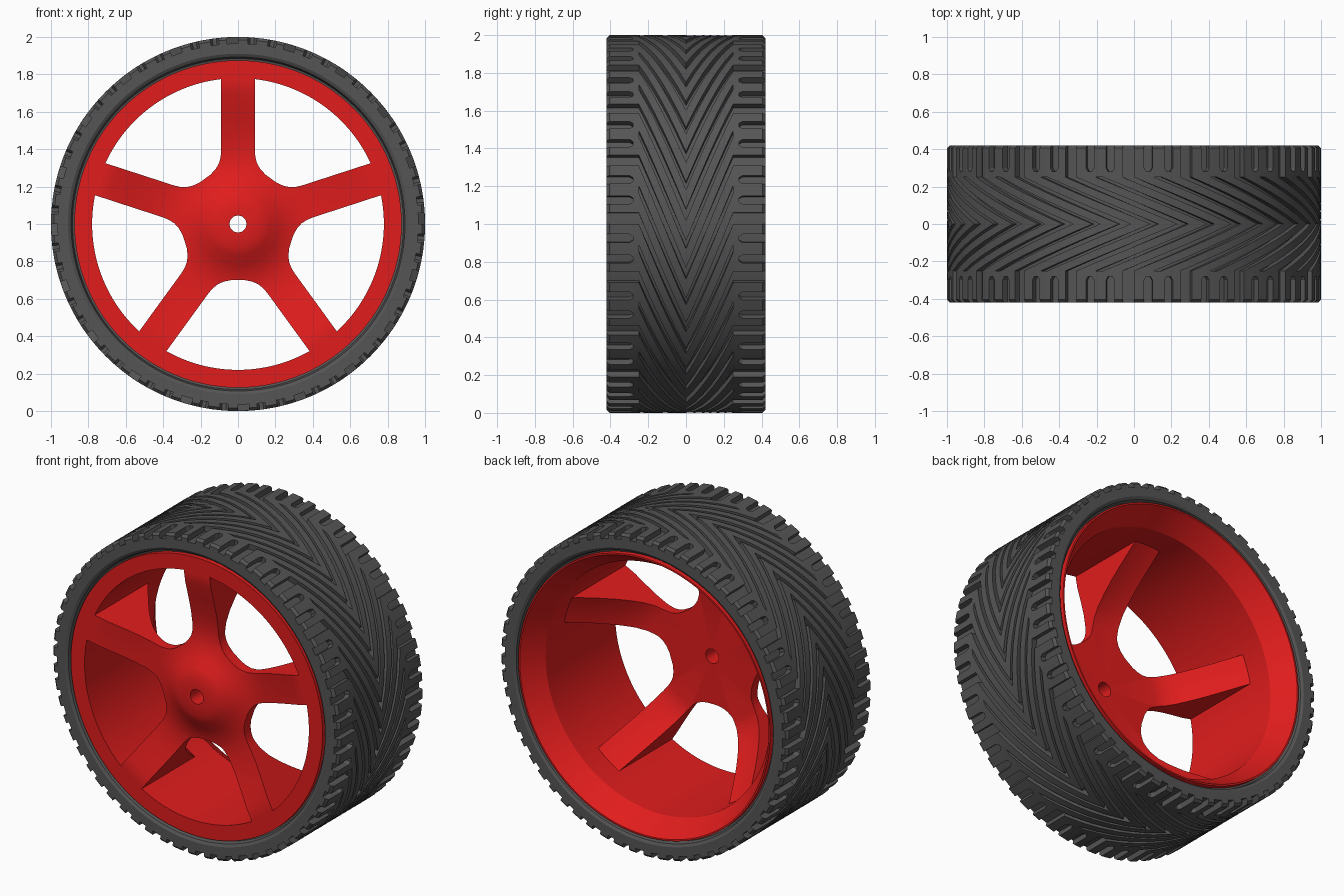
import bpy, bmesh
from math import pi, sin, cos, radians

if "Cube" in bpy.data.objects:
    bpy.data.objects.remove(bpy.data.objects["Cube"])

CZ = 1.0  # axle height


def material(name, color):
    m = bpy.data.materials.new(name)
    m.diffuse_color = color
    m.use_nodes = True
    m.node_tree.nodes["Principled BSDF"].inputs["Base Color"].default_value = m.diffuse_color
    return m


RED = material("red_paint", (0.75, 0.012, 0.012, 1))
RUBBER = material("rubber", (0.09, 0.09, 0.09, 1))


def point(r, a, y):
    return (r * cos(a), y, CZ + r * sin(a))


def finish(bm, name, mat=None, recalc=True):
    if recalc:
        bmesh.ops.recalc_face_normals(bm, faces=bm.faces)
    me = bpy.data.meshes.new(name)
    bm.to_mesh(me)
    bm.free()
    ob = bpy.data.objects.new(name, me)
    bpy.context.collection.objects.link(ob)
    if mat:
        me.materials.append(mat)
    return ob


def activate(ob):
    bpy.ops.object.select_all(action='DESELECT')
    ob.select_set(True)
    bpy.context.view_layer.objects.active = ob


def smooth(ob, deg=30):
    activate(ob)
    bpy.ops.object.shade_smooth_by_angle(angle=radians(deg))


def lathe(name, profile, mat, n=160):
    """Revolve a closed (radius, y) profile around the axle."""
    bm = bmesh.new()
    rings = [[bm.verts.new(point(r, 2 * pi * i / n, y)) for r, y in profile]
             for i in range(n)]
    k = len(profile)
    for i in range(n):
        a, b = rings[i], rings[(i + 1) % n]
        for j in range(k):
            bm.faces.new((a[j], a[(j + 1) % k], b[(j + 1) % k], b[j]))
    return finish(bm, name, mat)


# Tyre carcass
side = [(0.868, 0.38), (0.885, 0.385), (0.893, 0.41), (0.91, 0.42), (0.965, 0.42)]
smooth(lathe("tyre_carcass", side + [(r, -y) for r, y in reversed(side)], RUBBER))

# Barrel of the rim, flared at the back
smooth(lathe("rim_barrel", [(0.78, -0.41), (0.875, -0.41), (0.875, 0.415),
                            (0.865, 0.415), (0.78, 0.28)], RED))

# Hub and spokes: dished disc with five holes cut out
front = [(0.045, -0.41), (0.12, -0.41), (0.17, -0.388), (0.22, -0.358),
         (0.28, -0.332), (0.35, -0.32), (0.42, -0.324), (0.5, -0.338),
         (0.6, -0.365), (0.7, -0.395), (0.78, -0.41), (0.8, -0.405)]
back = [(0.8, 0.145), (0.74, 0.065), (0.68, -0.015), (0.62, -0.09), (0.56, -0.155),
        (0.5, -0.21), (0.44, -0.245), (0.38, -0.26), (0.045, -0.26)]
spider = lathe("hub_and_spokes", front + back, RED, 120)

c, s = cos(pi / 5), sin(pi / 5)
half = [(0.95 * c + 0.09 * s, 0.95 * s - 0.09 * c), (0.368, 0.156), (0.343, 0.134),
        (0.322, 0.108), (0.308, 0.076), (0.3, 0.036)]
outline = half + [(u, -v) for u, v in reversed(half)]
bm = bmesh.new()
for k in range(5):
    a = radians(54 + 72 * k)
    loops = [[bm.verts.new((u * cos(a) - v * sin(a), y, CZ + u * sin(a) + v * cos(a)))
              for u, v in outline] for y in (-0.7, 0.7)]
    bm.faces.new(loops[0])
    bm.faces.new(loops[1][::-1])
    for i in range(len(outline)):
        j = (i + 1) % len(outline)
        bm.faces.new((loops[0][i], loops[1][i], loops[1][j], loops[0][j]))
cutter = finish(bm, "hole_cutter")
cutter.hide_render = True
mod = spider.modifiers.new("holes", 'BOOLEAN')
mod.operation = 'DIFFERENCE'
mod.solver = 'EXACT'
mod.object = cutter
activate(spider)
bpy.ops.object.modifier_apply(modifier=mod.name)
bpy.data.objects.remove(cutter)
smooth(spider)

# Tread: raised blocks on a grid sheared into chevrons
PERIODS = 20
STEP = 2 * pi / PERIODS
breaks = [0, 0.06, 0.105, 0.15, 0.165, 0.205, 0.215, 0.26]
MAJOR, SLOTS, MINOR = 0, (2, 6), 4
outer = [0.42, 0.405, 0.30, 0.28, 0.25, 0.21, 0.17, 0.13, 0.09, 0.045]
rows = [-y for y in outer] + [0] + outer[::-1]
NB, NR = len(breaks), len(rows)
NC = NB * PERIODS


def raised(i, j):
    if not 0 <= j < NR - 1:
        return False
    col, y = i % NB, abs(rows[j] + rows[j + 1]) / 2
    if col == MAJOR or (col in SLOTS and y > 0.28):
        return False
    return not (col == MINOR and y < 0.25)


def angle(i, j):
    col, y = i % NB, abs(rows[j])
    a = (i // NB) * STEP + breaks[col]
    if y == 0.28:  # rounded slot ends
        a += 0.012 * ((col in SLOTS) - (col - 1 in SLOTS))
    return a - 0.61 * max(0, 1 - y / 0.25)


bm = bmesh.new()
cache = {}


def vert(i, j, top):
    key = (i % NC, j, top)
    if key not in cache:
        r = 0.96 if not top else (0.985 if abs(rows[j]) == 0.42 else 1.0)
        cache[key] = bm.verts.new(point(r, angle(i % NC, j), rows[j]))
    return cache[key]


for i in range(NC):
    for j in range(NR - 1):
        if not raised(i, j):
            continue
        q = [(i, j), (i, j + 1), (i + 1, j + 1), (i + 1, j)]
        bm.faces.new([vert(*p, True) for p in q])
        near = [(i - 1, j), (i, j + 1), (i + 1, j), (i, j - 1)]
        for e in range(4):
            if not raised(*near[e]):
                p, n = q[e], q[(e + 1) % 4]
                bm.faces.new((vert(*n, True), vert(*p, True),
                              vert(*p, False), vert(*n, False)))
smooth(finish(bm, "tyre_tread", RUBBER, recalc=False))
